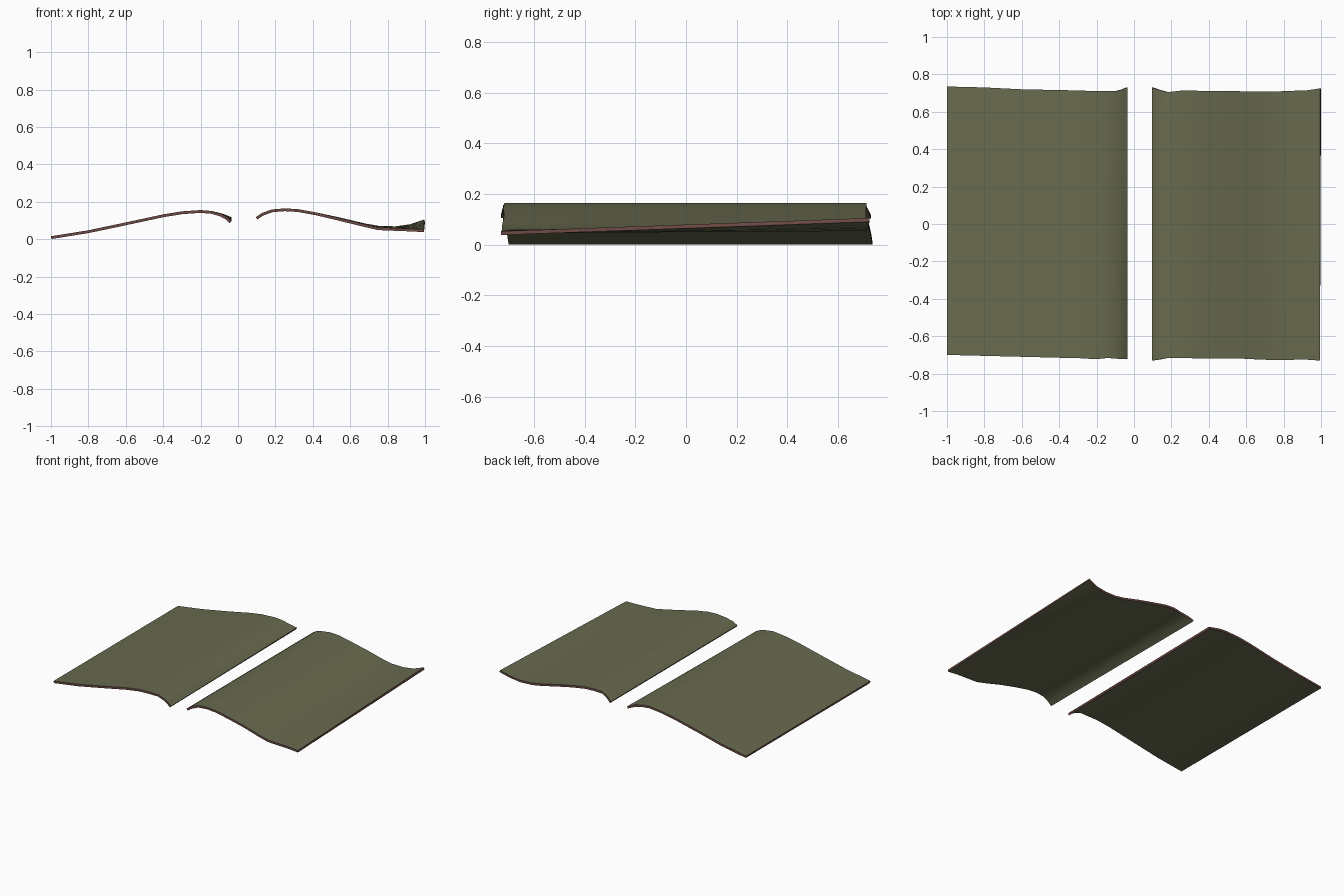
import bpy, bmesh
from mathutils import Vector

if "Cube" in bpy.data.objects:
    bpy.data.objects.remove(bpy.data.objects["Cube"])


def material(name, rgb):
    m = bpy.data.materials.new(name)
    m.diffuse_color = (*rgb, 1)
    m.use_nodes = True
    m.node_tree.nodes["Principled BSDF"].inputs["Base Color"].default_value = m.diffuse_color
    return m


GREEN = material("olive green", (0.14, 0.145, 0.078))
BROWN = material("edge brown", (0.15, 0.068, 0.058))

THICK = 0.015


def sheet(name, stations, rows=6):
    """Loft a thin curved sheet; station = x, y front, y back, top z front, top z back."""
    bm = bmesh.new()
    grid = []
    for x, y0, y1, z0, z1 in stations:
        grid.append([Vector((x, y0 + (y1 - y0) * j / rows, z0 + (z1 - z0) * j / rows))
                     for j in range(rows + 1)])
    n = len(grid)
    top, low = [], []
    for i in range(n):
        a, b = grid[max(i - 1, 0)], grid[min(i + 1, n - 1)]
        top.append([bm.verts.new(p) for p in grid[i]])
        line = []
        for j, p in enumerate(grid[i]):
            t = b[j] - a[j]
            normal = Vector((-t.z, 0, t.x)).normalized()
            line.append(bm.verts.new(p - normal * THICK))
        low.append(line)
    for i in range(n - 1):
        for j in range(rows):
            bm.faces.new((top[i][j], top[i + 1][j], top[i + 1][j + 1], top[i][j + 1]))
            bm.faces.new((low[i][j], low[i][j + 1], low[i + 1][j + 1], low[i + 1][j]))
    # brown rim between the two skins
    loop = [(i, 0) for i in range(n)] + [(n - 1, j) for j in range(1, rows + 1)]
    loop += [(i, rows) for i in range(n - 2, -1, -1)] + [(0, j) for j in range(rows - 1, 0, -1)]
    for (i, j), (k, m) in zip(loop, loop[1:] + loop[:1]):
        f = bm.faces.new((top[i][j], low[i][j], low[k][m], top[k][m]))
        f.material_index = 1
    bmesh.ops.recalc_face_normals(bm, faces=bm.faces)
    me = bpy.data.meshes.new(name)
    bm.to_mesh(me)
    bm.free()
    me.materials.append(GREEN)
    me.materials.append(BROWN)
    ob = bpy.data.objects.new(name, me)
    bpy.context.collection.objects.link(ob)
    bpy.context.view_layer.objects.active = ob
    ob.select_set(True)
    bpy.ops.object.shade_smooth_by_angle(angle=0.6)
    ob.select_set(False)


# left sheet: rises gently, then curls down at the inner edge
sheet("left_sheet", [
    (-1.0, -0.70, 0.735, 0.016, 0.016),
    (-0.8, -0.705, 0.73, 0.048, 0.048),
    (-0.6, -0.71, 0.72, 0.09, 0.09),
    (-0.4, -0.715, 0.716, 0.133, 0.133),
    (-0.3, -0.717, 0.714, 0.149, 0.149),
    (-0.2, -0.723, 0.71, 0.156, 0.156),
    (-0.14, -0.716, 0.712, 0.151, 0.151),
    (-0.09, -0.72, 0.712, 0.136, 0.139),
    (-0.06, -0.722, 0.72, 0.12, 0.128),
    (-0.035, -0.722, 0.73, 0.097, 0.118),
])

# right sheet: curled inner edge, outer edge lifted toward the back
sheet("right_sheet", [
    (0.095, -0.73, 0.73, 0.118, 0.118),
    (0.13, -0.725, 0.718, 0.141, 0.141),
    (0.18, -0.716, 0.705, 0.159, 0.159),
    (0.25, -0.716, 0.713, 0.165, 0.165),
    (0.32, -0.718, 0.713, 0.161, 0.161),
    (0.42, -0.72, 0.71, 0.143, 0.143),
    (0.55, -0.718, 0.71, 0.112, 0.115),
    (0.68, -0.725, 0.708, 0.08, 0.084),
    (0.75, -0.727, 0.708, 0.064, 0.072),
    (0.84, -0.726, 0.712, 0.06, 0.069),
    (0.92, -0.725, 0.714, 0.057, 0.08),
    (0.995, -0.73, 0.725, 0.053, 0.105),
])
